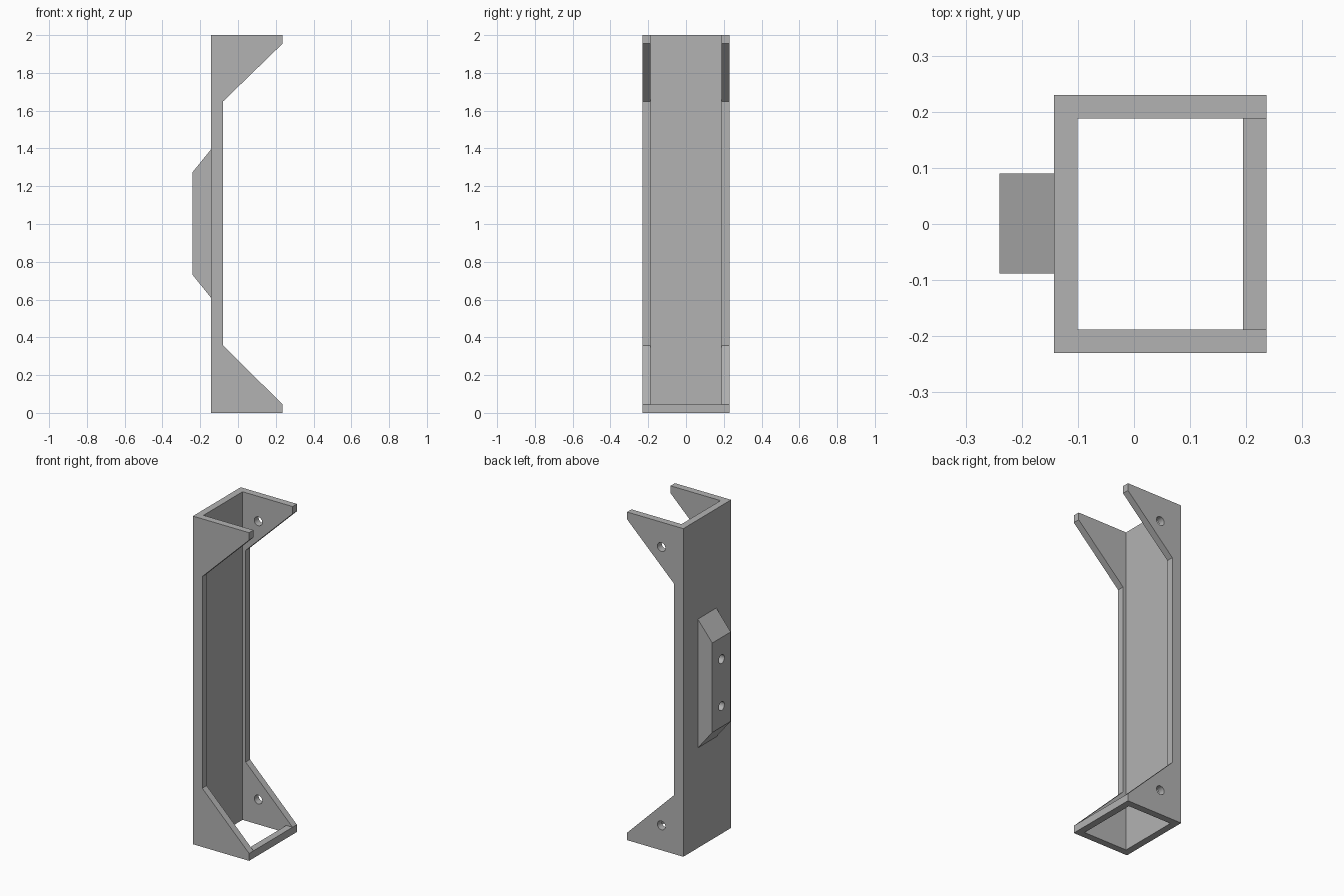
import bpy, bmesh, math
from mathutils import Matrix, Vector

cube = bpy.data.objects.get("Cube")
if cube:
    bpy.data.objects.remove(cube, do_unlink=True)

grey = bpy.data.materials.new("light_grey")
grey.use_nodes = True
colour = (0.45, 0.45, 0.45, 1)
grey.diffuse_color = colour
grey.node_tree.nodes["Principled BSDF"].inputs["Base Color"].default_value = colour


def finish(bm, name):
    bmesh.ops.recalc_face_normals(bm, faces=bm.faces[:])
    mesh = bpy.data.meshes.new(name)
    bm.to_mesh(mesh)
    bm.free()
    mesh.materials.append(grey)
    obj = bpy.data.objects.new(name, mesh)
    bpy.context.collection.objects.link(obj)
    return obj


def extrude_profile(name, points, y0, y1):
    """Extrude an x-z outline along y."""
    bm = bmesh.new()
    face = bm.faces.new([bm.verts.new((x, y0, z)) for x, z in points])
    side = bmesh.ops.extrude_face_region(bm, geom=[face])["geom"]
    bmesh.ops.translate(bm, vec=(0, y1 - y0, 0),
                        verts=[v for v in side if isinstance(v, bmesh.types.BMVert)])
    return finish(bm, name)


def cylinder(name, centre, axis, depth):
    bm = bmesh.new()
    turn = Vector((0, 0, 1)).rotation_difference(Vector(axis)).to_matrix().to_4x4()
    bmesh.ops.create_cone(bm, cap_ends=True, segments=32, radius1=HOLE, radius2=HOLE,
                          depth=depth, matrix=Matrix.Translation(centre) @ turn)
    return finish(bm, name)


def cut(target, cutter):
    cutter.hide_render = True
    mod = target.modifiers.new("cut", 'BOOLEAN')
    mod.operation = 'DIFFERENCE'
    mod.solver = 'EXACT'
    mod.object = cutter
    bpy.context.view_layer.objects.active = target
    bpy.ops.object.modifier_apply(modifier=mod.name)
    bpy.data.objects.remove(cutter, do_unlink=True)


HOLE = 0.027
BACK, TIP, RAIL = -0.143, 0.236, -0.08
HALF, WALL, LIP = 0.23, 0.042, 0.045

# Channel body with flared arms at both ends
body = extrude_profile("channel_body", [
    (BACK, 0), (TIP, 0), (TIP, LIP), (RAIL, 0.358),
    (RAIL, 1.648), (TIP, 2 - LIP), (TIP, 2), (BACK, 2)], -HALF, HALF)

# Hollow interior, leaving a crossbar across the bottom tips
inner, bar = BACK + WALL, TIP - WALL
cut(body, extrude_profile("interior_cutter", [
    (inner, -0.1), (bar, -0.1), (bar, LIP), (0.4, LIP), (0.4, 2.1), (inner, 2.1)],
    WALL - HALF, HALF - WALL))

# Screw holes through the rear arms
for z in (0.152, 1.848):
    cut(body, cylinder("arm_hole_cutter", (0.005, HALF, z), (0, 1, 0), 0.2))

# Tapered mounting block with two screw holes
block = extrude_profile("mounting_block", [
    (BACK, 0.61), (-0.24, 0.73), (-0.24, 1.275), (BACK, 1.395)], -0.088, 0.09)
for z in (0.857, 1.143):
    cut(block, cylinder("block_hole_cutter", (-0.2, 0, z), (1, 0, 0), 0.3))

# Round hole walls stay smooth while corners stay sharp
for obj in (body, block):
    bpy.ops.object.select_all(action='DESELECT')
    obj.select_set(True)
    bpy.context.view_layer.objects.active = obj
    bpy.ops.object.shade_smooth_by_angle(angle=math.radians(30))
